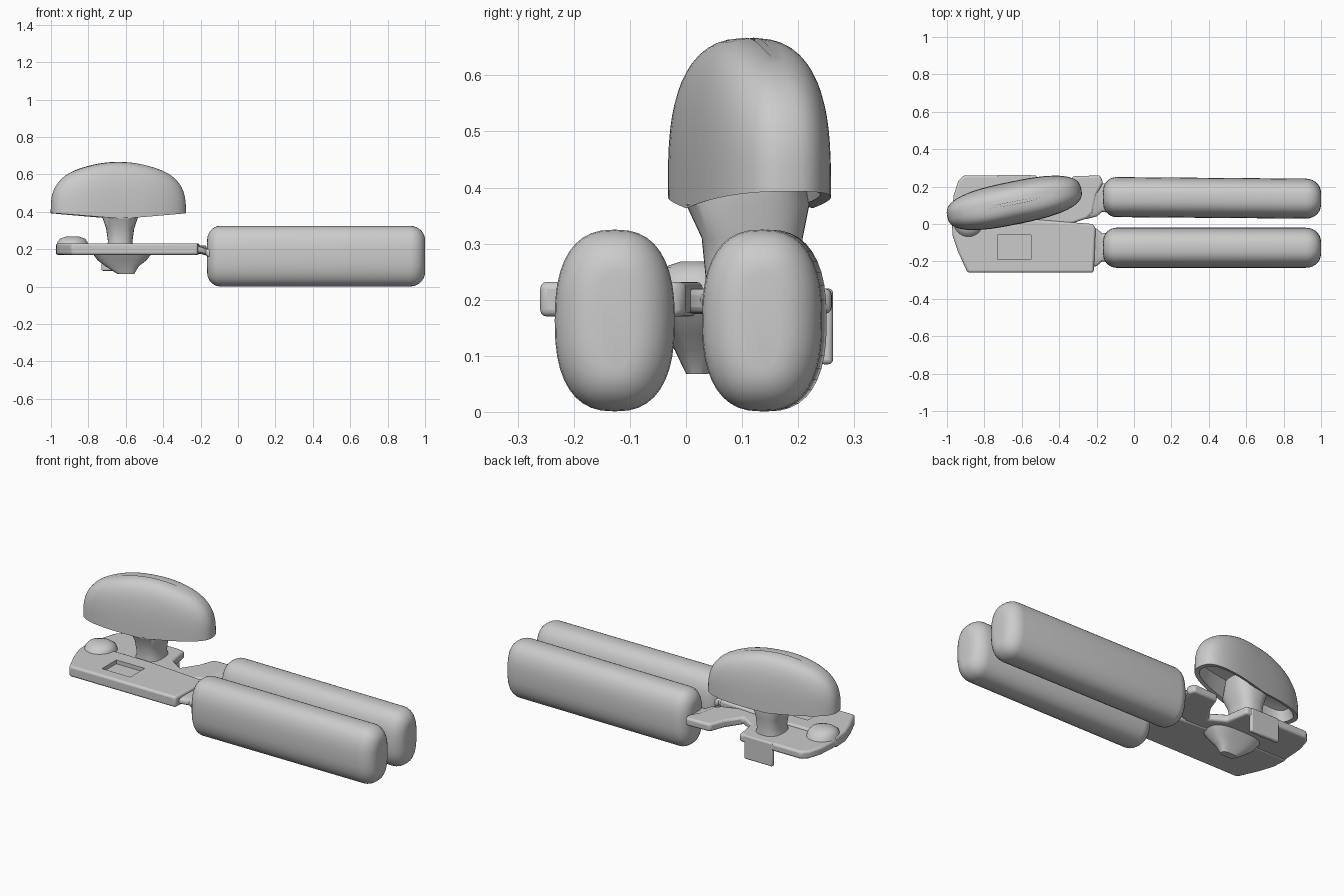
import bpy, bmesh
from math import sin, cos, pi, radians, copysign
from mathutils import Vector, Matrix

cube = bpy.data.objects.get("Cube")
if cube:
    bpy.data.objects.remove(cube, do_unlink=True)

grey = bpy.data.materials.new("plain_grey")
grey.use_nodes = True
grey.diffuse_color = (0.6, 0.6, 0.6, 1)
grey.node_tree.nodes["Principled BSDF"].inputs["Base Color"].default_value = grey.diffuse_color


def finish(name, bm, angle=35):
    bmesh.ops.recalc_face_normals(bm, faces=bm.faces)
    mesh = bpy.data.meshes.new(name)
    bm.to_mesh(mesh)
    bm.free()
    mesh.materials.append(grey)
    ob = bpy.data.objects.new(name, mesh)
    bpy.context.collection.objects.link(ob)
    bpy.context.view_layer.objects.active = ob
    bpy.ops.object.select_all(action='DESELECT')
    ob.select_set(True)
    bpy.ops.object.shade_smooth_by_angle(angle=radians(angle))
    return ob


def oval(a, b, power=2.0, n=40):
    """Superellipse points in a plane."""
    def p(v):
        return copysign(abs(v) ** (2 / power), v)
    return [(a * p(cos(2 * pi * i / n)), b * p(sin(2 * pi * i / n))) for i in range(n)]


def loft(name, rings, angle=35):
    """Skin between closed rings of points and cap both ends."""
    bm = bmesh.new()
    rows = [[bm.verts.new(p) for p in ring] for ring in rings]
    for r, s in zip(rows, rows[1:]):
        for i in range(len(r)):
            j = (i + 1) % len(r)
            bm.faces.new((r[i], r[j], s[j], s[i]))
    bm.faces.new(rows[0])
    bm.faces.new(rows[-1])
    return finish(name, bm, angle)


def slab(name, outline, low, high, bevel=0.0):
    """Flat plate from a plan outline with bevelled edges."""
    bm = bmesh.new()
    face = bm.faces.new([bm.verts.new((x, y, low)) for x, y in outline])
    top = bmesh.ops.extrude_face_region(bm, geom=[face])
    moved = [v for v in top["geom"] if isinstance(v, bmesh.types.BMVert)]
    bmesh.ops.translate(bm, verts=moved, vec=(0, 0, high - low))
    ob = finish(name, bm)
    if bevel:
        mod = ob.modifiers.new("soft_edges", 'BEVEL')
        mod.width, mod.segments = bevel, 3
    return ob


# Two padded handles
def handle(name, y, tilt):
    rings = []
    steps = [pi / 2 * k / 7 for k in range(8)]
    ends = [(-0.165 + 0.07 * (1 - cos(t)), sin(t)) for t in steps]
    ends += [(0.92 + 0.08 * sin(t), cos(t)) for t in steps]
    for x, s in ends:
        inset = 0.075 * (1 - s)
        yc = y - tilt * x
        rings.append([(x, yc + u, 0.163 + v) for u, v in oval(0.107 - inset, 0.162 - inset, 2.5)])
    loft(name, rings, 50)


handle("front_handle", -0.127, 0.0)
handle("back_handle", 0.143, 0.008)

# Necks joining the handles to the base
for name, y in (("front_neck", -0.125), ("back_neck", 0.14)):
    loft(name, [[(x, y + u, z + v) for u, v in oval(w, h, 4, 24)]
                for x, w, z, h in ((-0.26, 0.115, 0.2, 0.02), (-0.2, 0.1, 0.195, 0.02),
                                   (-0.17, 0.075, 0.185, 0.018), (-0.13, 0.08, 0.17, 0.04))])

# Base plates, the back one broken by a ragged notch
front = slab("front_plate", [(-0.975, 0.03), (-0.97, -0.06), (-0.94, -0.15), (-0.89, -0.26),
                             (-0.215, -0.26), (-0.205, -0.02), (-0.22, 0.0), (-0.6, 0.03)],
             0.17, 0.232, 0.025)
slab("back_plate", [(-0.975, 0.0), (-0.965, 0.15), (-0.94, 0.23), (-0.91, 0.26), (-0.52, 0.26),
                    (-0.5, 0.13), (-0.42, 0.08), (-0.36, 0.17), (-0.33, 0.255), (-0.18, 0.26),
                    (-0.165, 0.22), (-0.2, 0.16), (-0.22, 0.06), (-0.25, 0.03), (-0.34, 0.0)],
     0.175, 0.22, 0.012)

# Shallow rectangular pocket in the front plate
cutter = slab("pocket_cutter", [(-0.73, -0.19), (-0.55, -0.19), (-0.55, -0.06), (-0.73, -0.06)],
              0.21, 0.3)
cutter.hide_render = True
cutter.hide_set(True)
cut = front.modifiers.new("pocket", 'BOOLEAN')
cut.operation, cut.object = 'DIFFERENCE', cutter


# Upright parts: pivot dome, post, and keel under the base
def column(name, x, y, levels, power=2.0):
    return loft(name, [[(x + dx + u, y + dy + v, z) for u, v in oval(a, b, power)]
                       for z, a, b, dx, dy in levels])


column("pivot_dome", -0.885, 0.02, [(0.2, 0.09, 0.1, 0, 0), (0.24, 0.08, 0.085, 0, 0),
                                    (0.258, 0.065, 0.06, 0, 0), (0.268, 0.035, 0.03, 0, 0)])
column("post", -0.63, 0.12, [(0.19, 0.085, 0.09, 0, 0), (0.24, 0.065, 0.085, 0, 0),
                             (0.31, 0.075, 0.09, 0, -0.002), (0.37, 0.095, 0.11, 0, -0.01),
                             (0.45, 0.1, 0.085, 0, 0)], 2.6)
column("keel", -0.62, 0.02, [(0.18, 0.16, 0.085, 0, 0), (0.14, 0.13, 0.06, 0, 0),
                             (0.11, 0.09, 0.04, 0, 0), (0.068, 0.045, 0.02, 0.02, 0)], 3)

# Small tab hanging from the back edge
slab("back_tab", [(-0.73, 0.238), (-0.55, 0.238), (-0.55, 0.262), (-0.73, 0.262)],
     0.085, 0.22, 0.008)

# Hollow boxy knob with an arched crown, turned slightly in plan
turn = Matrix.Translation((-0.64, 0.113, 0)) @ Matrix.Rotation(radians(11.5), 4, 'Z')
HALF, WIDE, RIM = 0.366, 0.115, 0.375


def knob_ring(scale, rise, wobble):
    ring = []
    inset = WIDE * (1 - scale)
    for u, v in oval(HALF - inset * 1.5, WIDE - inset, 2.7, 64):
        crown = 0.292 - 0.11 * abs(u / HALF) ** 2
        rim = RIM + wobble * (abs(u / HALF) - 0.4)
        ring.append(turn @ Vector((u, v, rim + rise * crown)))
    return ring


shell = [knob_ring(0.3, 0.4, 0), knob_ring(0.72, 0.35, 0), knob_ring(0.84, 0.02, 0.03)]
for k in range(15):
    t = pi / 2 * k / 14
    shell.append(knob_ring(max(cos(t), 0.01) ** 0.6, sin(t) ** 0.65, 0.03 * cos(t)))
loft("knob", shell, 45)
